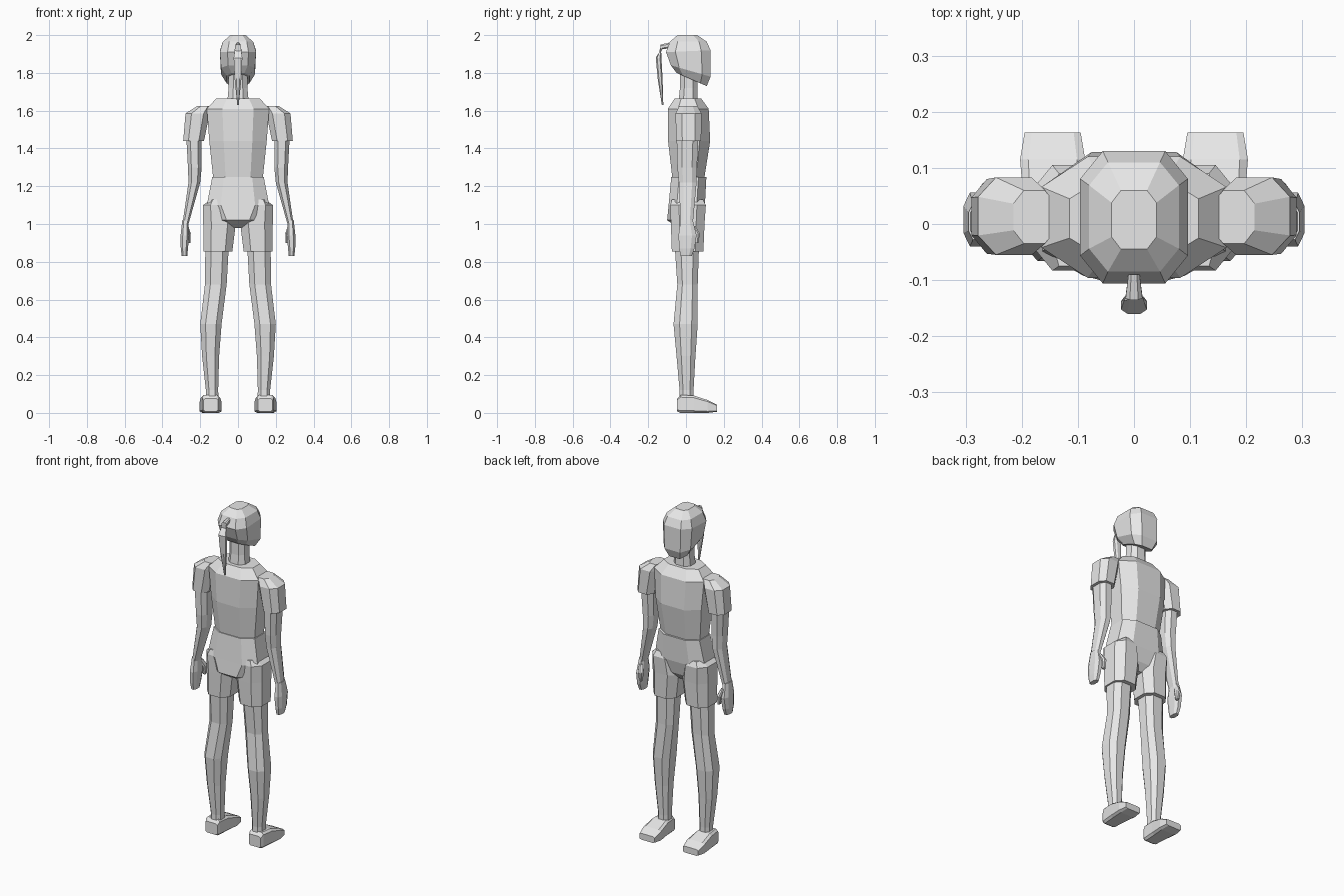
import bpy
import bmesh

# Remove the default cube
default_cube = bpy.data.objects.get("Cube")
if default_cube:
    bpy.data.objects.remove(default_cube, do_unlink=True)

# Single flat colour for the whole figure
grey = bpy.data.materials.new("light_grey")
grey.use_nodes = True
grey.diffuse_color = (.8, .8, .8, 1)
grey.node_tree.nodes["Principled BSDF"].inputs["Base Color"].default_value = grey.diffuse_color


def octagon(flat):
    """Unit octagon; flat is the share of each side that stays straight."""
    return [(flat, -1), (1, -flat), (1, flat), (flat, 1),
            (-flat, 1), (-1, flat), (-1, -flat), (-flat, -1)]


def skin(name, sections, flat=.5, mirrored=False):
    """Skin octagonal sections. Each section is an x range plus the
    (y, z) positions of its two opposite ends."""
    bm = bmesh.new()
    rings = []
    for left, right, near, far in sections:
        ring = []
        for u, v in octagon(flat):
            blend = (v + 1) / 2
            x = left + (right - left) * (u + 1) / 2
            y = near[0] + (far[0] - near[0]) * blend
            z = near[1] + (far[1] - near[1]) * blend
            ring.append(bm.verts.new((x, y, z)))
        rings.append(ring)
    for lower, upper in zip(rings, rings[1:]):
        for i in range(len(lower)):
            j = (i + 1) % len(lower)
            bm.faces.new((lower[i], lower[j], upper[j], upper[i]))
    bm.faces.new(rings[0])
    bm.faces.new(rings[-1])
    bmesh.ops.recalc_face_normals(bm, faces=bm.faces[:])
    mesh = bpy.data.meshes.new(name)
    bm.to_mesh(mesh)
    bm.free()
    mesh.materials.append(grey)
    part = bpy.data.objects.new(name, mesh)
    bpy.context.collection.objects.link(part)
    if mirrored:
        part.modifiers.new("other_side", "MIRROR")
    return part


def level(z, left, right, back, front):
    """Horizontal section."""
    return left, right, (back, z), (front, z)


def centred(z, half_width, back, front):
    """Horizontal section centred on the body."""
    return level(z, -half_width, half_width, back, front)


def tilted(half_width, back, front):
    """Centred section that slopes from back to front."""
    return -half_width, half_width, back, front


def upright(y, left, right, bottom, top):
    """Vertical section facing forward."""
    return left, right, (y, bottom), (y, top)


# Head, with the jaw sloping down to the chin
skin("head", [
    tilted(.06, (-.05, 1.80), (.11, 1.73)),
    tilted(.09, (-.08, 1.84), (.13, 1.78)),
    tilted(.096, (-.106, 1.91), (.13, 1.92)),
    tilted(.08, (-.085, 1.965), (.11, 1.965)),
    tilted(.04, (-.045, 2), (.06, 2)),
], flat=.58)

# Ponytail arching out of the back of the head
skin("ponytail", [
    tilted(.01, (-.09, 1.93), (-.09, 1.96)),
    tilted(.015, (-.125, 1.925), (-.135, 1.95)),
    tilted(.023, (-.16, 1.88), (-.13, 1.88)),
    tilted(.018, (-.15, 1.77), (-.124, 1.77)),
    tilted(.004, (-.128, 1.63), (-.12, 1.63)),
])

skin("neck", [
    centred(1.64, .057, -.04, .062),
    centred(1.72, .05, -.032, .06),
    centred(1.82, .05, -.032, .06),
])

skin("torso", [
    centred(1.25, .132, -.073, .098),
    centred(1.44, .152, -.095, .128),
    centred(1.61, .165, -.096, .12),
    centred(1.665, .115, -.06, .08),
])

skin("pelvis", [
    centred(.98, .05, -.04, .05),
    centred(1.02, .11, -.1, .08),
    centred(1.1, .165, -.092, .1),
    centred(1.25, .136, -.078, .108),
], flat=.55)

skin("shorts_legs", [
    level(.855, .03, .182, -.075, .092),
    level(1, .012, .184, -.08, .098),
    level(1.1, .03, .184, -.083, .105),
    level(1.13, .1, .145, -.075, .09),
], mirrored=True)

skin("legs", [
    level(.07, .103, .17, -.035, .04),
    level(.12, .105, .17, -.034, .04),
    level(.3, .1, .19, -.05, .05),
    level(.47, .087, .2, -.066, .062),
    level(.68, .06, .175, -.046, .062),
    level(.86, .05, .173, -.058, .068),
    level(1, .05, .172, -.06, .07),
], mirrored=True)

skin("feet", [
    upright(-.047, .105, .183, .008, .075),
    upright(-.03, .1, .19, 0, .095),
    upright(.04, .095, .197, 0, .092),
    upright(.115, .087, .203, 0, .068),
    upright(.163, .095, .195, .006, .044),
], flat=.75, mirrored=True)

skin("sleeves", [
    level(1.44, .18, .29, -.053, .08),
    level(1.585, .15, .278, -.055, .083),
    level(1.625, .14, .215, -.035, .06),
], mirrored=True)

skin("arms", [
    level(1, .262, .294, -.028, .036),
    level(1.22, .2, .262, -.038, .056),
    level(1.3, .192, .265, -.046, .058),
    level(1.47, .192, .274, -.05, .066),
], mirrored=True)

skin("hands", [
    level(.83, .268, .298, -.028, .03),
    level(.87, .265, .303, -.036, .045),
    level(.94, .258, .304, -.04, .056),
    level(1.02, .263, .295, -.028, .036),
], mirrored=True)

skin("thumbs", [
    level(.9, .252, .268, .045, .066),
    level(.95, .25, .276, .035, .073),
    level(.99, .264, .282, .015, .05),
], mirrored=True)
